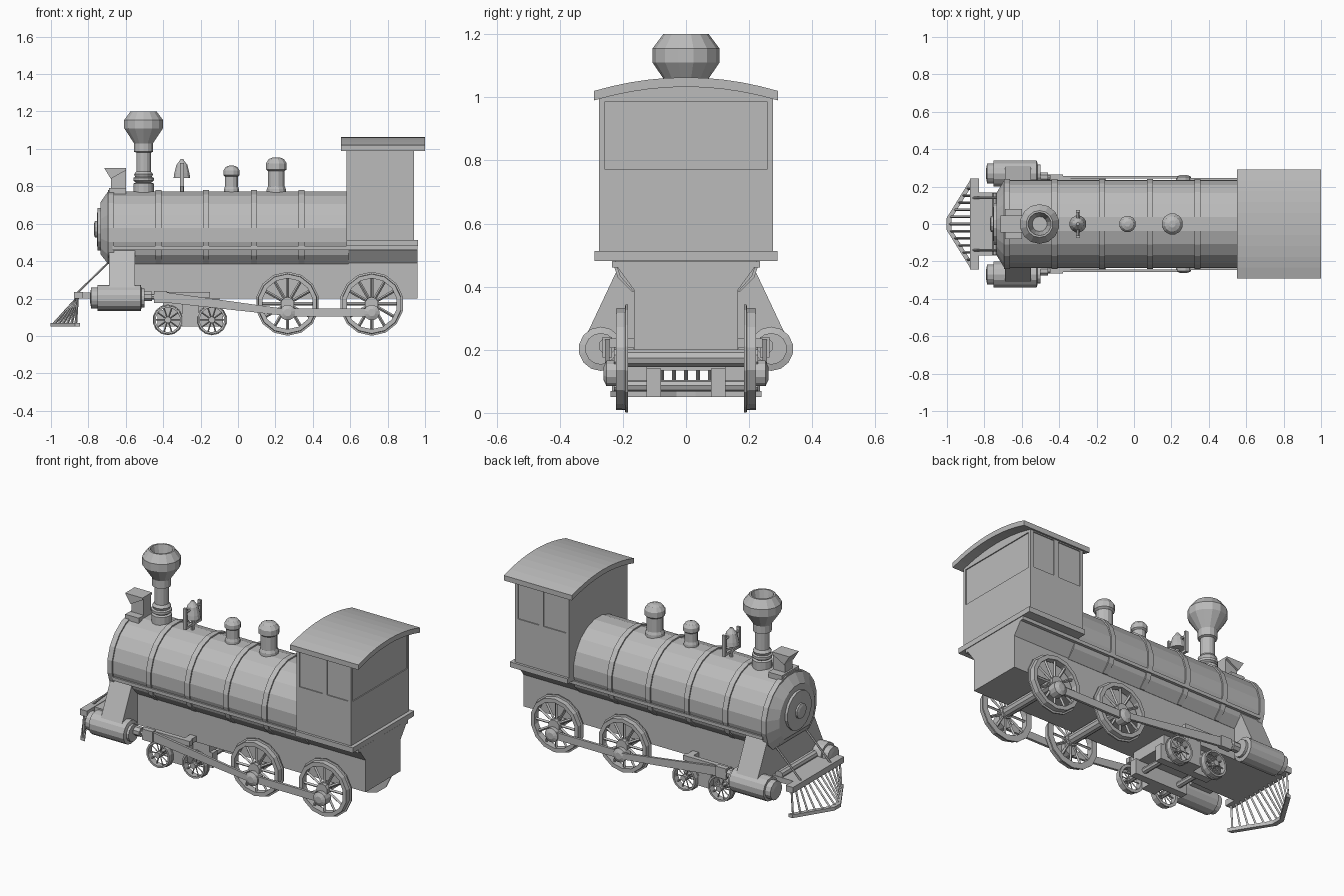
import bpy, bmesh
from math import sin, cos, pi, radians
from mathutils import Vector, Matrix

if "Cube" in bpy.data.objects:
    bpy.data.objects.remove(bpy.data.objects["Cube"])

grey = bpy.data.materials.new("plain_grey")
grey.use_nodes = True
COLOUR = (0.5, 0.5, 0.5, 1)
grey.diffuse_color = COLOUR
grey.node_tree.nodes["Principled BSDF"].inputs["Base Color"].default_value = COLOUR


def finish(name, bm):
    bmesh.ops.recalc_face_normals(bm, faces=bm.faces)
    mesh = bpy.data.meshes.new(name)
    bm.to_mesh(mesh)
    bm.free()
    mesh.materials.append(grey)
    ob = bpy.data.objects.new(name, mesh)
    bpy.context.collection.objects.link(ob)
    return ob


def loft(name, rings, capped=True, looped=False):
    """Skin a series of equal-length point rings."""
    bm = bmesh.new()
    vs = [[bm.verts.new(p) for p in ring] for ring in rings]
    n = len(vs[0])
    pairs = list(zip(vs, vs[1:])) + ([(vs[-1], vs[0])] if looped else [])
    for a, b in pairs:
        for i in range(n):
            j = (i + 1) % n
            bm.faces.new((a[i], a[j], b[j], b[i]))
    if capped and not looped:
        bm.faces.new(vs[0])
        bm.faces.new(vs[-1])
    return finish(name, bm)


def box(name, x, y, z):
    return loft(name, [[(a, y[0], z[0]), (a, y[1], z[0]), (a, y[1], z[1]), (a, y[0], z[1])] for a in x])


def prism(name, outline, x):
    """Extrude a (y, z) outline along x."""
    return loft(name, [[(a, y, z) for y, z in outline] for a in x])


def lathe(name, profile, at=(0, 0, 0), axis="Z", n=12, looped=False):
    """Turn (radius, height) pairs about an axis."""
    rings = []
    for r, h in profile:
        ring = []
        for i in range(n):
            a = 2 * pi * (i + 0.5) / n
            u, v = r * cos(a), r * sin(a)
            ring.append(Vector(at) + Vector({"X": (h, u, v), "Y": (u, h, v), "Z": (u, v, h)}[axis]))
        rings.append(ring)
    return loft(name, rings, looped=looped)


def rod(name, a, b, r, n=6):
    a, b = Vector(a), Vector(b)
    turn = (b - a).to_track_quat("Z", "Y")
    return loft(name, [[p + turn @ Vector((r * cos(2 * pi * i / n), r * sin(2 * pi * i / n), 0))
                        for i in range(n)] for p in (a, b)])


def bar(name, a, b, ha, hb, y):
    """Flat rod in the xz plane with half-heights ha and hb."""
    return loft(name, [[(a[0], v, a[1] - ha), (b[0], v, b[1] - hb),
                        (b[0], v, b[1] + hb), (a[0], v, a[1] + ha)] for v in y])


# Boiler with bevelled front, bands and round door
def boiler_ring(x, r, shrink=1.0):
    mid = 0.57
    pts = []
    for i in range(20):
        a = 2 * pi * (i + 0.5) / 20
        z = max(0.54 + r * sin(a), 0.385)
        pts.append((x, r * cos(a) * shrink, mid + (z - mid) * shrink))
    return pts

loft("boiler", [boiler_ring(-0.735, 0.235, 0.72), boiler_ring(-0.695, 0.235), boiler_ring(0.59, 0.235)])
for x in (-0.68, -0.425, -0.17, 0.085, 0.34):
    loft("boiler_band", [boiler_ring(x - 0.016, 0.243), boiler_ring(x + 0.016, 0.243)])
lathe("smokebox_door", [(0.07, -0.755), (0.115, -0.75), (0.115, -0.72)], (0, 0, 0.57), "X", 16)
lathe("door_hub", [(0.03, -0.77), (0.045, -0.765), (0.045, -0.74)], (0, 0, 0.57), "X")

# Chassis, running boards and saddle
prism("chassis", [(-0.165, 0.2), (0.165, 0.2), (0.165, 0.39), (0.22, 0.465), (-0.22, 0.465), (-0.165, 0.39)],
      (-0.6, 0.96))
box("running_board", (-0.67, 0.96), (-0.235, 0.235), (0.46, 0.48))
prism("saddle", [(-0.335, 0.205), (0.335, 0.205), (0.215, 0.46), (-0.215, 0.46)], (-0.69, -0.55))

# Cab: arched walls, recessed windows, floor lip and roof
def arch(half, edge, crown):
    return [(half * t / 5, crown - (crown - edge) * (t / 5) ** 2) for t in range(5, -6, -1)]

cab = prism("cab", [(-0.275, 0.5), (0.275, 0.5)] + arch(0.275, 0.995, 1.037), (0.58, 0.94))
cutters = [box("window_cutter", x, (s * 0.269, s * 0.32), (0.775, 0.988))
           for s in (-1, 1) for x in ((0.6, 0.75), (0.78, 0.92))]
cutters.append(box("window_cutter", (0.934, 0.98), (-0.258, 0.258), (0.772, 0.985)))
bpy.context.view_layer.objects.active = cab
for c in cutters:
    c.hide_render = True
    mod = cab.modifiers.new("window", "BOOLEAN")
    mod.operation, mod.solver, mod.object = "DIFFERENCE", "EXACT", c
    bpy.ops.object.modifier_apply(modifier=mod.name)
    bpy.data.objects.remove(c)
box("cab_floor", (0.58, 0.962), (-0.29, 0.29), (0.482, 0.513))
prism("cab_roof", arch(0.292, 1.02, 1.063) + arch(0.292, 0.99, 1.033)[::-1], (0.55, 1.0))

# Smokestack with hollow flared top
lathe("smokestack", [(0.056, 0.75), (0.056, 0.815), (0.042, 0.82), (0.056, 0.83), (0.056, 0.845), (0.046, 0.85),
                     (0.052, 0.865), (0.04, 0.88), (0.04, 0.98), (0.052, 0.985), (0.052, 1.03), (0.106, 1.11),
                     (0.106, 1.155), (0.072, 1.2), (0.062, 1.2), (0.04, 1.1)], (-0.505, 0, 0), n=14)

# Sand and steam domes
for x, r, top in ((-0.035, 0.036, 0.91), (0.205, 0.046, 0.955)):
    lathe("boiler_dome", [(r * 1.2, 0.755), (r * 1.15, 0.785), (r, 0.8), (r, top - r * 1.6), (r * 1.25, top - r * 1.4),
                          (r * 1.25, top - r * 0.7), (r * 0.9, top - r * 0.2), (r * 0.4, top)], (x, 0, 0))

# Bell in its yoke
lathe("bell", [(0.046, 0.845), (0.042, 0.87), (0.03, 0.915), (0.014, 0.935), (0.008, 0.945)], (-0.3, 0, 0))
rod("bell_post", (-0.3, 0, 0.76), (-0.3, 0, 0.86), 0.01)
rod("bell_axle", (-0.3, -0.07, 0.9), (-0.3, 0.07, 0.9), 0.008)
box("bell_bracket", (-0.308, -0.292), (-0.07, 0.07), (0.8, 0.815))
for s in (-1, 1):
    box("bell_arm", (-0.31, -0.29), (s * 0.062, s * 0.076), (0.8, 0.925))

# Headlamp
box("lamp_base", (-0.69, -0.6), (-0.08, 0.08), (0.74, 0.79))
box("lamp_body", (-0.68, -0.6), (-0.034, 0.034), (0.78, 0.89))
loft("lamp_hood", [[(-0.6, y, 0.885), (-0.68, y, 0.84), (-0.715, y, 0.897), (-0.6, y, 0.897)] for y in (-0.045, 0.045)])

# Front deck, beam and pilot grille
box("front_deck", (-0.84, -0.6), (-0.168, 0.168), (0.2, 0.232))
box("buffer_beam", (-0.877, -0.83), (-0.242, 0.242), (0.2, 0.235))
rod("deck_roller", (-0.73, -0.165, 0.24), (-0.73, 0.165, 0.24), 0.026, 10)

def grille_x(y):
    return -0.995 + max(abs(y) - 0.03, 0) * 0.62

foot = [(-0.24, 0.06), (-0.03, 0.06), (0.03, 0.06), (0.24, 0.06)]
loft("grille_foot", [[(grille_x(y) + dx, y, z + dz) for dx, dz in ((-0.008, -0.01), (0.02, -0.01), (0.02, 0.01), (-0.008, 0.01))]
                     for y, z in foot])
for i in range(-6, 7):
    y = i * 0.038
    rod("grille_bar", (grille_x(y) + 0.005, y, 0.06), (-0.858, y, 0.205), 0.007, 4)

# Wheel with rim, flange, hub and spokes
def wheel(x, r, s, spokes, kind):
    at = (x, 0, r + 0.006)
    inner, outer = s * 0.184, s * 0.222
    lathe(kind + "_rim", [(r * 0.82, inner), (r * 1.03, inner), (r * 1.03, s * 0.192), (r * 0.97, s * 0.194),
                          (r * 0.96, outer), (r * 0.82, outer)], at, "Y", 14, looped=True)
    lathe(kind + "_hub", [(r * 0.22, inner), (r * 0.22, s * 0.228)], at, "Y", 10)
    for k in range(spokes):
        a = 2 * pi * k / spokes
        d = Vector((cos(a), 0, sin(a)))
        c = Vector((x, s * 0.203, at[2]))
        rod(kind + "_spoke", c + d * r * 0.18, c + d * r * 0.86, r * 0.05, 4)

DRIVERS, PILOTS = (0.265, 0.715), (-0.375, -0.14)
for x in DRIVERS:
    rod("drive_axle", (x, -0.2, 0.174), (x, 0.2, 0.174), 0.03, 10)
for x in PILOTS:
    rod("pilot_axle", (x, -0.2, 0.086), (x, 0.2, 0.086), 0.018, 8)
box("bogie_plate", (-0.4, -0.1), (-0.125, 0.125), (0.135, 0.21))

for s in (-1, 1):
    for x in DRIVERS:
        wheel(x, 0.166, s, 12, "drive_wheel")
        lathe("crank_pin", [(0.042, s * 0.2), (0.042, s * 0.252), (0.02, s * 0.262)], (x, 0, 0.125), "Y", 12)
    for x in PILOTS:
        wheel(x, 0.08, s, 10, "pilot_wheel")
    box("bogie_side", (-0.43, -0.08), (s * 0.08, s * 0.125), (0.05, 0.14))
    box("bogie_bearing", (-0.3, -0.21), (s * 0.12, s * 0.19), (0.05, 0.2))

    # Steam cylinder, piston and rods
    lathe("steam_cylinder", [(0.03, -0.79), (0.055, -0.785), (0.055, -0.75), (0.07, -0.75), (0.07, -0.52),
                             (0.05, -0.515), (0.05, -0.5)], (0, s * 0.27, 0.203), "X", 14)
    rod("piston_rod", (-0.52, s * 0.25, 0.21), (-0.41, s * 0.25, 0.21), 0.015, 8)
    lathe("cylinder_gland", [(0.028, -0.51), (0.028, -0.46)], (0, s * 0.25, 0.212), "X", 8)
    box("crosshead", (-0.45, -0.38), (s * 0.235, s * 0.265), (0.175, 0.24))
    box("guide_bar", (-0.45, -0.15), (s * 0.215, s * 0.243), (0.205, 0.235))
    box("guide_bracket", (-0.2, -0.16), (s * 0.15, s * 0.235), (0.205, 0.235))
    bar("main_rod", (-0.42, 0.21), (0.265, 0.125), 0.028, 0.018, (s * 0.243, s * 0.257))
    bar("coupling_rod", (0.265, 0.125), (0.715, 0.125), 0.022, 0.022, (s * 0.23, s * 0.245))
    rod("deck_brace", (-0.69, s * 0.14, 0.395), (-0.865, s * 0.14, 0.225), 0.006)
